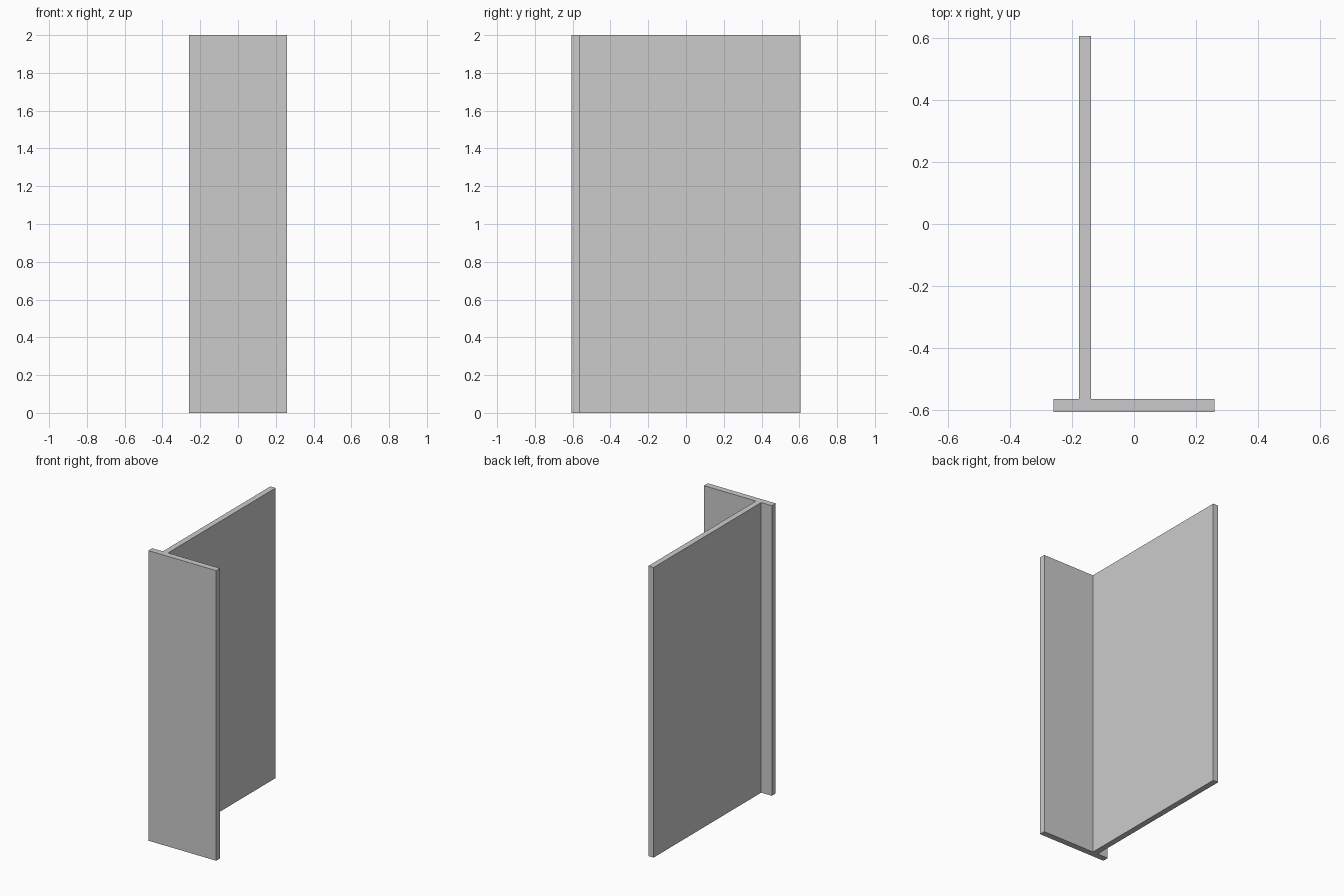
import bpy
import bmesh

if "Cube" in bpy.data.objects:
    bpy.data.objects.remove(bpy.data.objects["Cube"])

HEIGHT = 2.0
HALF_W, HALF_D = 0.259, 0.607     # overall half extents
FLANGE_BACK = -0.565              # rear face of the front flange
WEB_L, WEB_R = -0.178, -0.138     # off-centre web

# T-shaped cross-section, counter-clockwise from above
profile = [
    (-HALF_W, -HALF_D), (HALF_W, -HALF_D),
    (HALF_W, FLANGE_BACK), (WEB_R, FLANGE_BACK),
    (WEB_R, HALF_D), (WEB_L, HALF_D),
    (WEB_L, FLANGE_BACK), (-HALF_W, FLANGE_BACK),
]


def extrude_profile(name, points, height):
    bm = bmesh.new()
    base = bm.faces.new([bm.verts.new((x, y, 0)) for x, y in points])
    top = bmesh.ops.extrude_face_region(bm, geom=[base], use_keep_orig=True)
    verts = [g for g in top["geom"] if isinstance(g, bmesh.types.BMVert)]
    bmesh.ops.translate(bm, verts=verts, vec=(0, 0, height))
    bmesh.ops.recalc_face_normals(bm, faces=bm.faces)
    mesh = bpy.data.meshes.new(name)
    bm.to_mesh(mesh)
    bm.free()
    obj = bpy.data.objects.new(name, mesh)
    bpy.context.collection.objects.link(obj)
    return obj


# Upright T-section wall panel
extrude_profile("t_section_wall", profile, HEIGHT)
